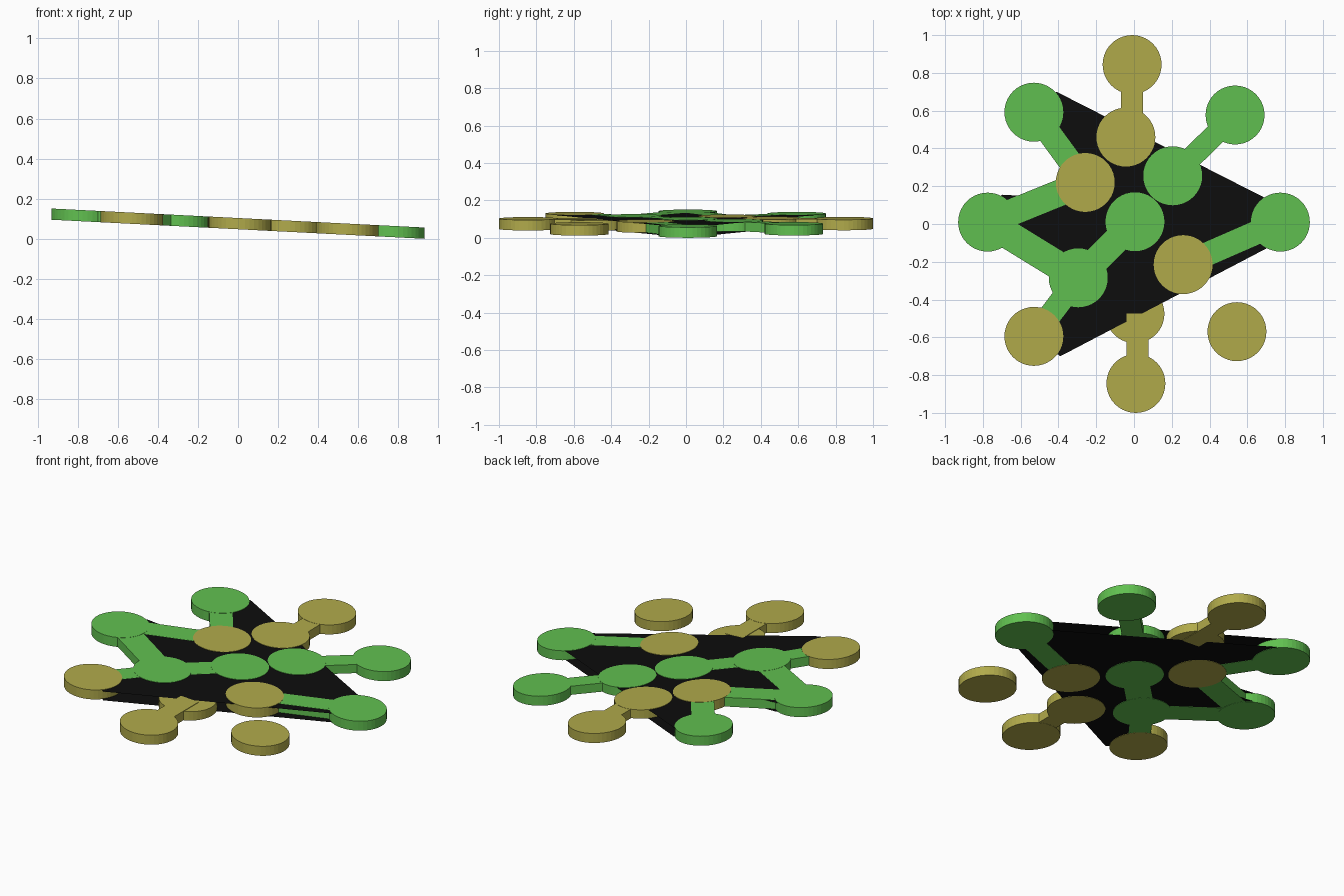
import bpy, bmesh, math

if "Cube" in bpy.data.objects:
    bpy.data.objects.remove(bpy.data.objects["Cube"])

R = 0.156        # disc radius
HALF = 0.028     # half thickness
SLOPE = -0.051   # gentle tilt, falling toward +x
MID = 0.0758


def material(name, rgb):
    m = bpy.data.materials.new(name)
    m.diffuse_color = (*rgb, 1)
    m.use_nodes = True
    m.node_tree.nodes["Principled BSDF"].inputs["Base Color"].default_value = m.diffuse_color
    return m


GREEN = material("leaf green", (0.12, 0.53, 0.08))
OLIVE = material("olive yellow", (0.44, 0.405, 0.07))
BLACK = material("black", (0.004, 0.004, 0.004))


def finish(bm, name, mat):
    me = bpy.data.meshes.new(name)
    bm.to_mesh(me)
    bm.free()
    me.materials.append(mat)
    ob = bpy.data.objects.new(name, me)
    bpy.context.collection.objects.link(ob)
    return ob


def tilted(bm, x, y, h):
    return bm.verts.new((x, y, MID + SLOPE * x + h))


def prism(name, outline, mat, low=-HALF, high=HALF):
    """Tilted slab from a counter-clockwise outline."""
    bm = bmesh.new()
    top = [tilted(bm, x, y, high) for x, y in outline]
    bot = [tilted(bm, x, y, low) for x, y in outline]
    bm.faces.new(top)
    bm.faces.new(bot[::-1])
    n = len(outline)
    for i in range(n):
        j = (i + 1) % n
        bm.faces.new((bot[i], bot[j], top[j], top[i]))
    return finish(bm, name, mat)


# discs: centre, colour, recess of top, recess of bottom (where the sheet covers it)
D = 0.004
discs = {
    "north_outer": (-0.01, 0.844, OLIVE, 0, 0),
    "northeast_outer": (0.535, 0.577, GREEN, 0, 0),
    "east_outer": (0.775, 0.01, GREEN, 0, 0),
    "southeast_outer": (0.545, -0.57, OLIVE, 0, 0),
    "south_outer": (0.01, -0.844, OLIVE, 0, 0),
    "southwest_outer": (-0.53, -0.595, OLIVE, 0, 0),
    "west_outer": (-0.775, 0.01, GREEN, 0, 0),
    "northwest_outer": (-0.53, 0.592, GREEN, 0, 0),
    "center": (0.005, 0.012, GREEN, 0, 0),
    "north_inner": (-0.043, 0.46, OLIVE, 0, D),
    "northwest_inner": (-0.258, 0.22, OLIVE, 0, 0),
    "northeast_inner": (0.205, 0.255, GREEN, 0, D),
    "southeast_inner": (0.26, -0.215, OLIVE, 0, 0),
    "southwest_inner": (-0.295, -0.285, GREEN, 0, 0),
    "south_inner": (0.005, -0.475, OLIVE, D, 0),
}
SIDES = 40
for name, (cx, cy, mat, up, down) in discs.items():
    ring = [(cx + R * math.cos(2 * math.pi * i / SIDES),
             cy + R * math.sin(2 * math.pi * i / SIDES)) for i in range(SIDES)]
    prism(name + "_disc", ring, mat, -HALF + down, HALF - up)


# bars joining the discs, straight between fixed axes
def bar(a, b, mat, width=0.125, down=0.001, x=None):
    ax, ay = discs[a][:2]
    bx, by = discs[b][:2]
    if x is not None:
        ax = bx = x
    dx, dy = bx - ax, by - ay
    l = math.hypot(dx, dy)
    nx, ny = -dy / l * width / 2, dx / l * width / 2
    pts = [(ax - nx, ay - ny), (bx - nx, by - ny), (bx + nx, by + ny), (ax + nx, ay + ny)]
    prism(f"{a}_to_{b}_bar", pts, mat, -HALF + down, HALF - 0.001)


bar("north_outer", "north_inner", OLIVE, 0.115, x=-0.01)
bar("south_outer", "south_inner", OLIVE, 0.115, x=0.018)
bar("northeast_outer", "northeast_inner", GREEN, 0.115, D)
bar("east_outer", "southeast_inner", GREEN)
bar("northwest_outer", "northwest_inner", GREEN)
bar("west_outer", "northwest_inner", GREEN, 0.14)
bar("west_outer", "southwest_inner", GREEN, 0.15)
bar("southwest_outer", "southwest_inner", GREEN, 0.12)
bar("center", "southwest_inner", GREEN, 0.14)

# black sheets spanning the middle, one near the top and one near the bottom
sheet = [(-0.41, 0.70), (-0.53, 0.59), (-0.47, 0.45), (-0.38, 0.30), (-0.40, 0.23),
         (-0.61, 0.15), (-0.70, 0.155), (-0.78, 0.01), (-0.70, -0.128),
         (-0.61, -0.128), (-0.43, -0.27), (-0.42, -0.38), (-0.48, -0.44),
         (-0.55, -0.455), (-0.53, -0.60), (-0.39, -0.70), (0.70, -0.13),
         (0.775, 0.0), (0.69, 0.14)]
for name, h, pts in (("top_sheet", HALF - 0.002, sheet),
                     ("bottom_sheet", -HALF + 0.002, sheet[::-1])):
    bm = bmesh.new()
    bm.faces.new([tilted(bm, x, y, h) for x, y in pts])
    bm.normal_update()
    for f in bm.faces:
        if f.normal.z * h < 0:
            f.normal_flip()
    finish(bm, name, BLACK)
